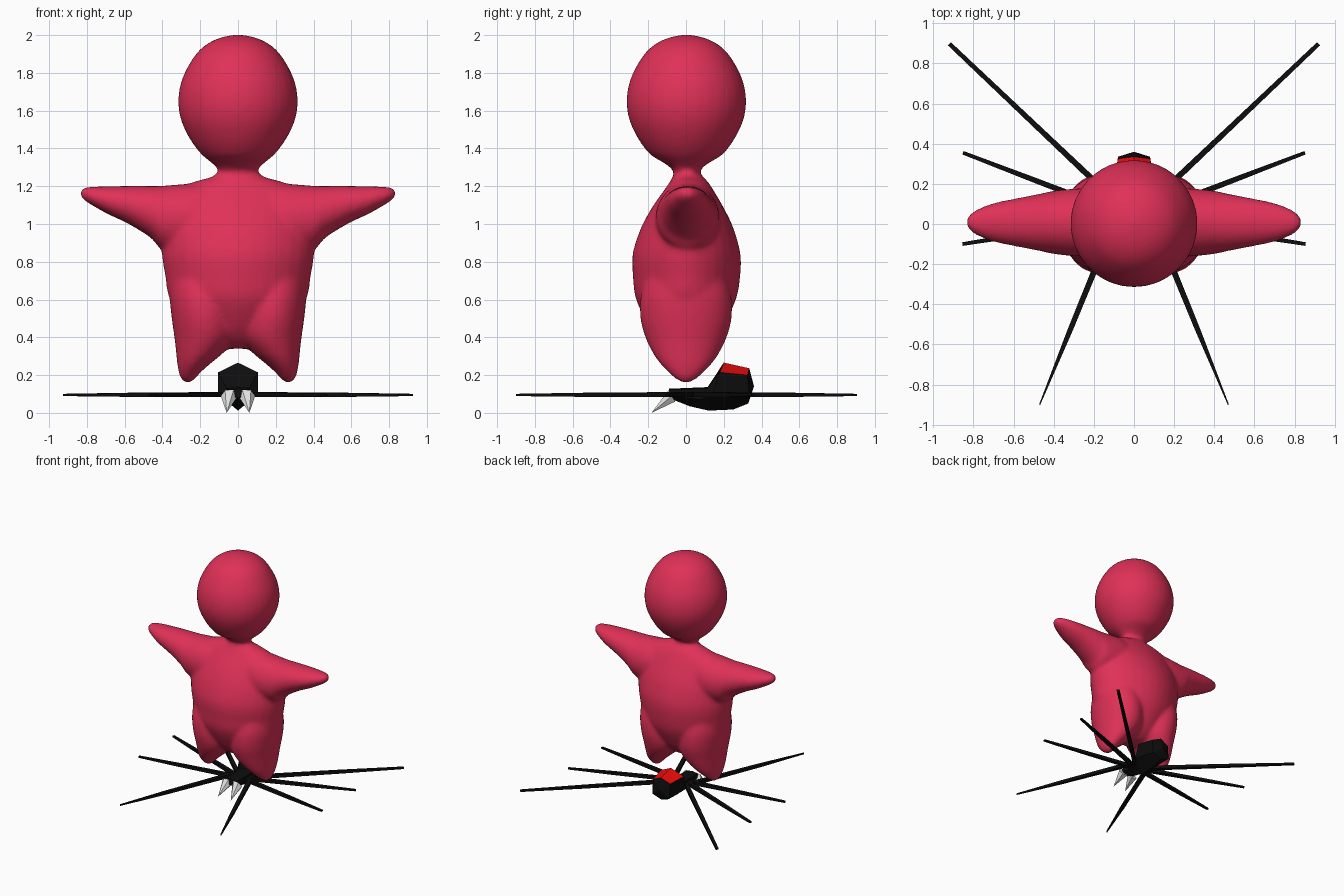
import bpy, bmesh, math
from mathutils import Vector

if "Cube" in bpy.data.objects:
    bpy.data.objects.remove(bpy.data.objects["Cube"])


def mat(name, rgb):
    m = bpy.data.materials.new(name)
    m.diffuse_color = (*rgb, 1)
    m.use_nodes = True
    m.node_tree.nodes["Principled BSDF"].inputs["Base Color"].default_value = m.diffuse_color
    return m


PINK = mat("pink", (0.74, 0.03, 0.095))
BLACK = mat("black", (0.004, 0.004, 0.004))
RED = mat("red", (0.8, 0.003, 0.003))
WHITE = mat("white", (0.75, 0.75, 0.75))


def finish(bm, name, *mats):
    bmesh.ops.recalc_face_normals(bm, faces=bm.faces)
    me = bpy.data.meshes.new(name)
    bm.to_mesh(me)
    bm.free()
    for m in mats:
        me.materials.append(m)
    ob = bpy.data.objects.new(name, me)
    bpy.context.collection.objects.link(ob)
    return ob


def loft(bm, rings, cap=True):
    vs = [[bm.verts.new(p) for p in r] for r in rings]
    n = len(vs[0])
    strips = []
    for a, b in zip(vs, vs[1:]):
        strips.append([bm.faces.new((a[i], a[(i + 1) % n], b[(i + 1) % n], b[i])) for i in range(n)])
    if cap:
        bm.faces.new(vs[0])
        bm.faces.new(vs[-1])
    return vs, strips


def spline(keys, steps=4):
    """Catmull-Rom interpolation through the section keys."""
    ks = [Vector(k) for k in keys]
    out = []
    for i in range(len(ks) - 1):
        p0, p1, p2, p3 = ks[max(i - 1, 0)], ks[i], ks[i + 1], ks[min(i + 2, len(ks) - 1)]
        for s in range(steps):
            t = s / steps
            out.append(0.5 * (2 * p1 + (p2 - p0) * t + (2 * p0 - 5 * p1 + 4 * p2 - p3) * t * t
                              + (3 * p1 - p0 - 3 * p2 + p3) * t ** 3))
    return out + [ks[-1]]


def oval(a, b, power=2.0, n=32):
    pts = []
    for i in range(n):
        c, s = math.cos(math.tau * i / n), math.sin(math.tau * i / n)
        pts.append((a * math.copysign(abs(c) ** (2 / power), c), b * math.copysign(abs(s) ** (2 / power), s)))
    return pts


# Smooth figure: head, torso, arms and legs fused into one skin
bm = bmesh.new()

# head and neck: z, radius
head = [(1.22, .095), (1.27, .095), (1.31, .125), (1.37, .195), (1.45, .255), (1.55, .302), (1.65, .317),
        (1.75, .302), (1.84, .262), (1.92, .205), (1.97, .135), (1.995, .06), (2.002, .012)]
rings = []
for z, r in spline(head):
    d = r * (0.68 if z < 1.28 else min(1, 0.68 + (z - 1.28) * 4))
    rings.append([(x, y + .002, z) for x, y in oval(r, d)])
loft(bm, rings)

# torso: z, half width, half depth, y offset
torso = [(.34, .06, .07, 0), (.38, .14, .13, 0), (.46, .24, .195, 0), (.6, .36, .265, 0), (.72, .385, .284, .003),
         (.82, .402, .288, .003), (.9, .405, .272, .004), (1.0, .4, .236, .007), (1.1, .38, .182, .01),
         (1.18, .34, .13, .015), (1.225, .23, .1, .015), (1.25, .14, .08, .01), (1.29, .09, .06, 0)]
loft(bm, [[(x, y + o, z) for x, y in oval(a, b, 1.85)] for z, a, b, o in spline(torso)])

# arms: x, bottom z, top z, half depth
arm = [(.1, .85, 1.225, .15), (.25, .84, 1.215, .17), (.4, .865, 1.203, .158), (.46, .925, 1.202, .145),
       (.58, 1.0, 1.202, .122), (.69, 1.052, 1.2, .1), (.77, 1.097, 1.198, .072), (.815, 1.125, 1.192, .045),
       (.837, 1.15, 1.178, .018)]
# legs: z, inner x, outer x, half depth
leg = [(.158, .25, .28, .02), (.18, .228, .302, .055), (.22, .192, .315, .1), (.27, .135, .323, .145),
       (.32, .075, .328, .178), (.4, .01, .337, .216), (.5, .0, .351, .242), (.62, .01, .362, .24), (.75, .05, .35, .2)]
for s in (1, -1):
    loft(bm, [[(s * x, y + .008, (lo + hi) / 2 + z) for y, z in oval(d, (hi - lo) / 2)]
              for x, lo, hi, d in spline(arm)])
    loft(bm, [[(s * ((i + o) / 2 + x), y, z) for x, y in oval((o - i) / 2, d)]
              for z, i, o, d in spline(leg)])

figure = finish(bm, "figure_body", PINK)
rm = figure.modifiers.new("fuse", 'REMESH')
rm.mode = 'VOXEL'
rm.voxel_size = 0.014
rm.use_smooth_shade = True
sm = figure.modifiers.new("soften", 'SMOOTH')
sm.factor = 0.5
sm.iterations = 12

# Spider body: hexagonal sections (top, shoulder, low, bottom as y,z pairs, half width)
sections = [
    ((-.09, .128), (-.09, .122), (-.1, .09), (-.095, .08), .05),
    ((.13, .137), (.11, .13), (.08, .07), (.02, .035), .06),
    ((.2, .266), (.18, .215), (.14, .10), (.12, .012), .105),
    ((.335, .236), (.325, .2), (.335, .08), (.25, .018), .08),
]
bm = bmesh.new()
rings = []
for t, sh, lo, b, w in sections:
    rings.append([(0, *t), (w, *sh), (w, *lo), (0, *b), (-w, *lo), (-w, *sh)])
vs, strips = loft(bm, rings, cap=False)
bm.faces.new(vs[0])
# pointed rear
tip, heel = bm.verts.new((0, .36, .14)), bm.verts.new((0, .33, .05))
e = vs[-1]
for f in ((e[0], e[1], tip), (e[1], e[2], tip), (e[2], heel, tip), (e[2], e[3], heel),
          (e[3], e[4], heel), (e[4], tip, heel), (e[4], e[5], tip), (e[5], e[0], tip)):
    bm.faces.new(f)
# red roof patch
for i in (0, 5):
    strips[2][i].material_index = 1
finish(bm, "spider_body", BLACK, RED)

# Fangs
bm = bmesh.new()
for s in (1, -1):
    base = [bm.verts.new((s * (.046 + .045 * math.cos(a)), -.075 - .02 * math.sin(a), .09 + .035 * math.sin(a)))
            for a in (math.tau * k / 6 for k in range(6))]
    point = bm.verts.new((s * .06, -.183, 0))
    bm.faces.new(base)
    for i in range(6):
        bm.faces.new((base[i], base[(i + 1) % 6], point))
finish(bm, "spider_fangs", WHITE)

# Spider legs: thin tapered bars
bm = bmesh.new()
for s in (1, -1):
    for sx, sy, ex, ey, w in ((.03, .055, .92, .898, .011), (.03, .04, .852, .355, .009),
                              (.03, .03, .855, -.1, .009), (.09, .03, .47, -.9, .003)):
        a, b = Vector((s * sx, sy, .097)), Vector((s * ex, ey, .095))
        side = Vector((-(b - a).y, (b - a).x, 0)).normalized()
        up = Vector((0, 0, 1))
        rings = []
        for t, hw, hh in ((0, .016, .014), (.6, .013, .011), (1, w, .006)):
            c = a.lerp(b, t)
            rings.append([c + side * hw * i + up * hh * j for i, j in ((1, 1), (-1, 1), (-1, -1), (1, -1))])
        loft(bm, rings)
finish(bm, "spider_legs", BLACK)
